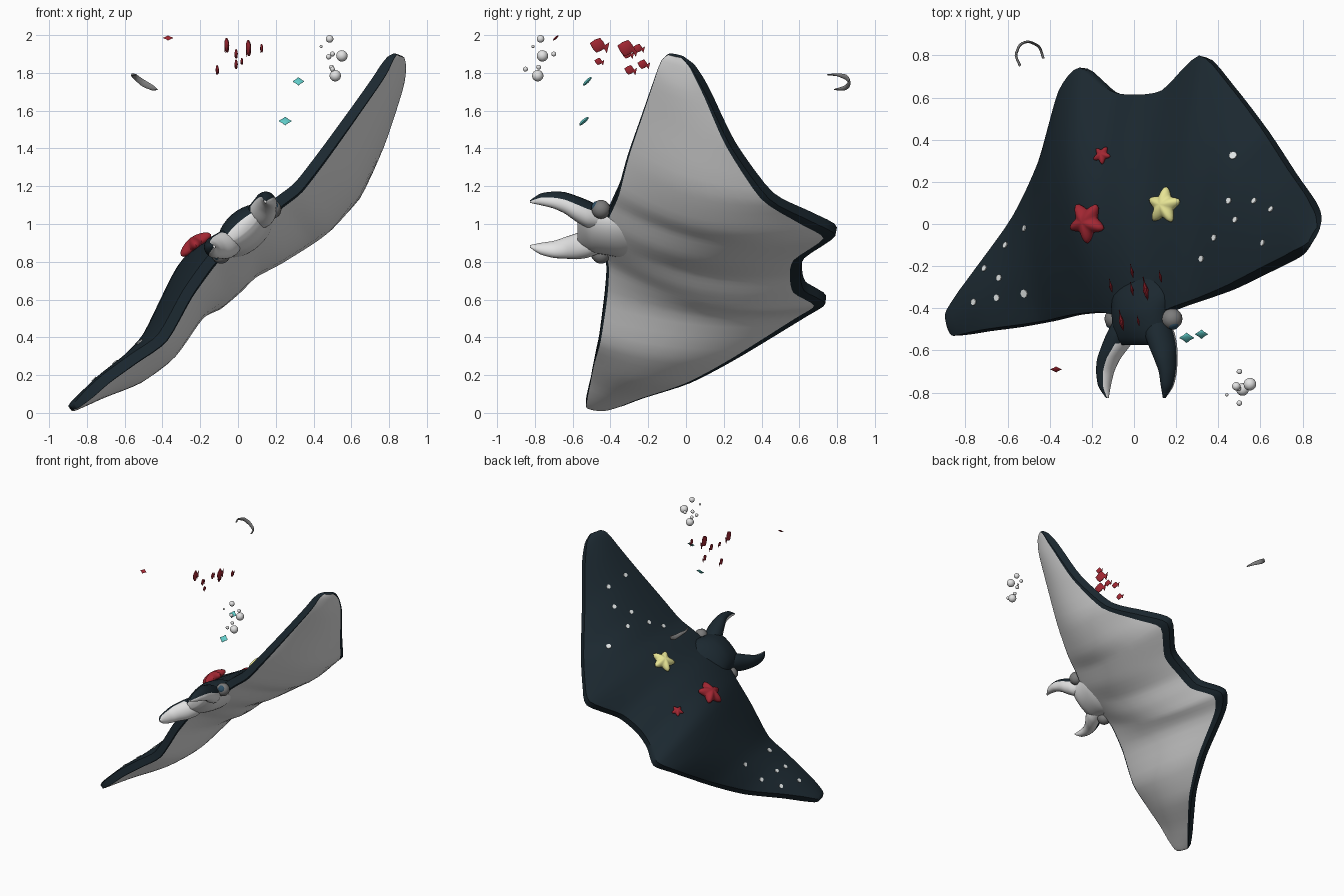
import bpy, bmesh, math
from mathutils import Vector
from mathutils.bvhtree import BVHTree

cube = bpy.data.objects.get("Cube")
if cube:
    bpy.data.objects.remove(cube)


def material(name, r, g, b):
    m = bpy.data.materials.new(name)
    m.use_nodes = True
    m.diffuse_color = (r, g, b, 1)
    m.node_tree.nodes["Principled BSDF"].inputs["Base Color"].default_value = (r, g, b, 1)
    return m


navy = material("dark navy skin", .011, .021, .029)
pale = material("pale belly", .77, .77, .77)
white = material("white", .75, .78, .78)
grey = material("eye grey", .2, .2, .2)
blue = material("iris blue", .03, .08, .13)
red = material("red", .36, .02, .032)
yellow = material("yellow", .8, .78, .3)
teal = material("teal", .12, .6, .58)


def finish(name, bm, mats, angle=50):
    """Turn a bmesh into a smooth-shaded object."""
    me = bpy.data.meshes.new(name)
    bm.to_mesh(me)
    bm.free()
    ob = bpy.data.objects.new(name, me)
    bpy.context.collection.objects.link(ob)
    for m in mats:
        me.materials.append(m)
    bpy.ops.object.select_all(action='DESELECT')
    ob.select_set(True)
    bpy.context.view_layer.objects.active = ob
    bpy.ops.object.shade_smooth_by_angle(angle=math.radians(angle))
    return ob


def loft(name, rings, mats, rule=None, angle=50):
    """Skin closed rings; rule(normal, j) picks the material, j = -1 on caps."""
    bm = bmesh.new()
    vs = [[bm.verts.new(p) for p in r] for r in rings]
    n, tags = len(rings[0]), []
    for a, b in zip(vs, vs[1:]):
        for j in range(n):
            k = (j + 1) % n
            tags.append((bm.faces.new((a[j], a[k], b[k], b[j])), j))
    tags += [(bm.faces.new(vs[0]), -1), (bm.faces.new(vs[-1]), -1)]
    bmesh.ops.recalc_face_normals(bm, faces=bm.faces)
    bm.normal_update()
    if rule:
        for f, j in tags:
            f.material_index = rule(f.normal, j)
    return finish(name, bm, mats, angle)


def ellipse(c, a, b, n=20):
    return [c + a * math.cos(math.tau * i / n) + b * math.sin(math.tau * i / n) for i in range(n)]


def ball(name, pos, r, mat):
    bm = bmesh.new()
    bmesh.ops.create_uvsphere(bm, u_segments=20, v_segments=12, radius=r)
    bmesh.ops.translate(bm, vec=pos, verts=bm.verts)
    return finish(name, bm, [mat])


# Wing stations from right tip to left tip: leading edge, trailing edge, half thickness, camber
stations = [
    (-.875, -.505, .025, -.885, -.46, .02, .012, 0),
    (-.845, -.53, .05, -.88, -.41, .03, .028, 0),
    (-.7, -.505, .18, -.74, -.22, .1, .055, 0),
    (-.55, -.485, .29, -.56, .03, .18, .08, 0),
    (-.4, -.46, .4, -.43, .3, .32, .105, 0),
    (-.27, -.43, .63, -.335, .63, .52, .125, -.015),
    (-.15, -.42, .8, -.24, .74, .6, .165, -.015),
    (-.06, -.44, .89, -.1, .63, .67, .155, -.01),
    (.03, -.46, .96, 0, .61, .75, .14, -.01),
    (.12, -.43, 1.03, .15, .63, .84, .135, -.03),
    (.22, -.39, 1.12, .325, .795, .96, .13, -.05),
    (.32, -.355, 1.2, .46, .66, 1.04, .125, -.045),
    (.46, -.3, 1.38, .62, .45, 1.15, .105, -.015),
    (.62, -.22, 1.6, .75, .25, 1.42, .07, 0),
    (.74, -.16, 1.77, .84, .12, 1.69, .05, 0),
    (.805, -.12, 1.875, .875, .04, 1.83, .028, 0),
    (.835, -.09, 1.9, .875, -.02, 1.885, .012, 0)]


def spline(pts, steps, k=.36):
    """Cardinal spline through tuples of any length."""
    out = []
    for i in range(len(pts) - 1):
        p0, p1, p2 = pts[max(i - 1, 0)], pts[i], pts[i + 1]
        p3 = pts[min(i + 2, len(pts) - 1)]
        for s in range(steps):
            t = s / steps
            e = t * t * (3 - 2 * t)
            out.append([b + (c - b) * e + k * (c - a) * t * (1 - t) ** 2
                        - k * (d - b) * t * t * (1 - t)
                        for a, b, c, d in zip(p0, p1, p2, p3)])
    return out + [list(pts[-1])]


# Body and wings
span = spline(stations, 4)
N = 14
rings = []
for i, s in enumerate(span):
    lead, trail, h = Vector(s[:3]), Vector(s[3:6]), s[6]
    a, b = span[max(i - 3, 0)], span[min(i + 3, len(span) - 1)]
    along = Vector(b[:3]) + Vector(b[3:6]) - Vector(a[:3]) - Vector(a[3:6])
    up = along.cross(trail - lead).normalized()
    edge = min(.028, h * .7)
    top, low = [], []
    for k in range(N + 1):
        t = (1 - math.cos(math.pi * k / N)) / 2
        bulge = math.sin(math.pi * t) ** .9
        off = up * (edge + (h - edge) * bulge)
        mid = lead.lerp(trail, t) + up * s[7] * bulge
        top.append(mid + off)
        low.append(mid - off)
    rings.append(top + low[::-1])
body = loft("body_and_wings", rings, [navy, pale],
            lambda n, j: 0 if j <= N + 2 or j >= 2 * N else 1)
surface = BVHTree.FromPolygons([v.co for v in body.data.vertices],
                               [p.vertices for p in body.data.polygons])

# Head, set in the banked frame and growing out of the body
U, Y, W = Vector((.75, 0, .66)), Vector((0, 1, 0)), Vector((-.66, 0, .75))


def at(u, y, w):
    return Vector((.035, 0, .97)) + U * u + Y * y + W * w


head = spline([(-.1, .08, .03, -.06), (-.24, .14, .07, -.04), (-.34, .175, .1, -.015),
               (-.42, .165, .105, 0), (-.5, .16, .09, .005), (-.55, .15, .06, .015),
               (-.575, .12, .03, .02)], 3)
loft("head", [ellipse(at(0, y, w), U * a, W * b, 32) for y, a, b, w in head], [navy, pale],
     lambda n, j: 0 if n.dot(W) > -.4 and n.y > -.9 else 1)

# Head fins and eyes
fin = spline([(.1, -.46, .06, .06, 0), (.12, -.52, .07, .075, .005), (.15, -.58, .065, .072, .015),
              (.18, -.64, .05, .062, .03), (.198, -.7, .038, .05, .035),
              (.198, -.77, .026, .034, .04), (.18, -.825, .006, .008, .04)], 4)
for side, sgn in (("left", 1), ("right", -1)):
    loft(side + "_head_fin",
         [ellipse(at(sgn * u, y, w), U * a, W * b) for u, y, a, b, w in fin], [navy, pale],
         lambda n, j: 0 if n.dot(W) + .55 * sgn * n.dot(U) > .25 else 1)
    eye = at(sgn * .18, -.45, -.015)
    ball(side + "_eye", eye, .05, grey)
    out = (U * sgn * .6 + W * .3 - Y).normalized()
    ax = out.cross(U).normalized()
    ay = out.cross(ax)
    loft(side + "_iris", [ellipse(eye + out * d, ax * r, ay * r)
                          for d, r in ((.044, .024), (.049, .02), (.052, .01))], [blue])


def on_back(x, y):
    hit, n, _, _ = surface.ray_cast(Vector((x, y, 3)), Vector((0, 0, -1)))
    n = n if n.z > 0 else -n
    ax = n.cross(Y).normalized()
    return hit, n, ax, n.cross(ax)


# Pale spots on the back
spots = [(.47, .325), (.45, .11), (.57, .11), (.65, .07), (.48, .02), (.38, -.065), (.61, -.09),
         (.32, -.165), (-.52, -.02), (-.61, -.1), (-.71, -.21), (-.64, -.255), (-.76, -.37),
         (-.65, -.35), (-.52, -.33)]
for i, (x, y) in enumerate(spots):
    p, n, ax, ay = on_back(x, y)
    r = .02 if i in (0, 14) else .016
    loft("spot", [ellipse(p + n * d, ax * r, ay * r, 8) for d in (-.003, .005)], [white])


# Starfish
def starfish(name, x, y, size, turn, mat):
    p, n, ax, ay = on_back(x, y)
    star = []
    for scale, lift in ((.6, -.1), (1.05, 0), (1.05, .25), (.75, .45), (.25, .6)):
        ring = []
        for i in range(20):
            a = turn + math.tau * i / 20
            r = size * scale * (1.1, .8, .52, .8)[i % 4]
            ring.append(p + (ax * math.cos(a) + ay * math.sin(a)) * r + n * size * lift)
        star.append(ring)
    ob = loft(name, star, [mat], angle=80)
    ob.modifiers.new("round", 'SUBSURF').levels = 1


starfish("big_red_starfish", -.215, .01, .1, .3, red)
starfish("yellow_starfish", .15, .085, .09, .9, yellow)
starfish("small_red_starfish", -.15, .325, .045, .5, red)


# School of small fish
school = [(-.06, -.46, 1.945, .1), (.02, -.46, 1.86, .05), (.055, -.31, 1.93, .11),
          (-.11, -.295, 1.815, .065), (-.01, -.225, 1.845, .065), (-.01, -.31, 1.9, .065),
          (.125, -.25, 1.93, .06)]
profile = [(-.5, .04), (-.3, .6), (-.05, 1), (.2, .55), (.3, .25), (.5, .75)]
axis = Vector((-.2, 1, -.25)).normalized()
across = axis.cross(Vector((0, 0, 1))).normalized()
for x, y, z, s in school:
    loft("red_fish", [ellipse(Vector((x, y, z)) + axis * t * s,
                              across * s * .13 * min(f, 1.2 - t * 2),
                              across.cross(axis) * s * .42 * f, 10) for t, f in profile], [red])


# Flat diamond-shaped fish
def diamond(name, pos, half, tilt, mat):
    tilt = Vector(tilt)
    thin = Vector((0, -tilt.z, tilt.y)) * .3
    loft(name, [ellipse(Vector(pos) + Vector((half * t, 0, 0)), tilt * f, thin * f, 12)
                for t, f in ((-1, .08), (-.5, .45), (0, 1), (.5, .45), (1, .08))], [mat])


diamond("teal_fish", (.25, -.54, 1.545), .034, (0, .025, .022), teal)
diamond("upper_teal_fish", (.32, -.523, 1.755), .03, (0, .022, .022), teal)
diamond("flat_red_fish", (-.37, -.69, 1.985), .027, (0, .014, .013), red)

# Bubbles
for x, y, z, r in [(.485, -.77, 1.98, .02), (.44, -.81, 1.94, .008), (.55, -.76, 1.89, .03),
                   (.5, -.7, 1.9, .013), (.48, -.77, 1.885, .014), (.5, -.85, 1.82, .013),
                   (.515, -.785, 1.785, .03), (.495, -.78, 1.83, .013)]:
    ball("bubble", (x, y, z), r, pale)

# Floating crescent
arc = spline([(-.54, .75, 1.79, .003), (-.56, .8, 1.79, .008), (-.54, .85, 1.775, .015),
              (-.5, .865, 1.745, .018), (-.45, .84, 1.72, .013), (-.43, .785, 1.712, .003)], 4)
loft("crescent", [ellipse(Vector(p[:3]), Vector((.25, 0, 1)) * p[3],
                          (Vector(p[:3]) - Vector((-.49, .78, p[2]))).normalized() * .006, 10)
                  for p in arc], [grey])
